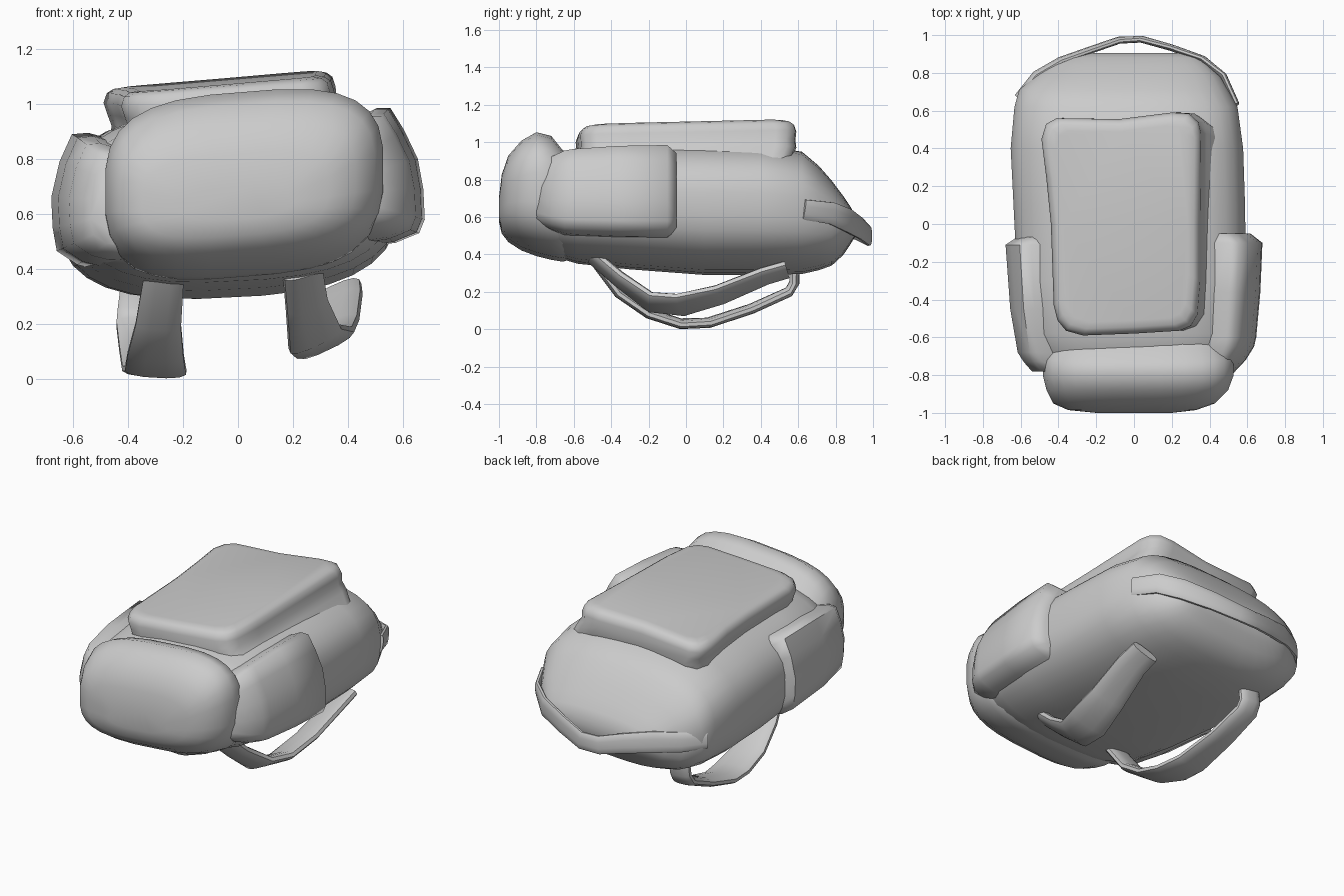
import bpy, bmesh, math
from mathutils import Vector

cube = bpy.data.objects.get("Cube")
if cube:
    bpy.data.objects.remove(cube, do_unlink=True)

# One grey cloth material
cloth = bpy.data.materials.new("grey_cloth")
cloth.use_nodes = True
GREY = (0.6, 0.6, 0.6, 1)
cloth.diffuse_color = GREY
cloth.node_tree.nodes["Principled BSDF"].inputs["Base Color"].default_value = GREY


def loft(name, rings, angle=50):
    """Skin closed rings of points and cap both ends."""
    bm = bmesh.new()
    loops = [[bm.verts.new(p) for p in ring] for ring in rings]
    n = len(loops[0])
    for a, b in zip(loops, loops[1:]):
        for i in range(n):
            j = (i + 1) % n
            bm.faces.new((a[i], a[j], b[j], b[i]))
    bm.faces.new(loops[0][::-1])
    bm.faces.new(loops[-1])
    bmesh.ops.recalc_face_normals(bm, faces=bm.faces)
    mesh = bpy.data.meshes.new(name)
    bm.to_mesh(mesh)
    bm.free()
    obj = bpy.data.objects.new(name, mesh)
    bpy.context.collection.objects.link(obj)
    mesh.materials.append(cloth)
    bpy.ops.object.select_all(action='DESELECT')
    obj.select_set(True)
    bpy.context.view_layer.objects.active = obj
    bpy.ops.object.shade_smooth_by_angle(angle=math.radians(angle))
    return obj


def unit_ring(n, power):
    """Rounded square outline inside -1..1."""
    pts = []
    for i in range(n):
        a = math.tau * (i + 0.5) / n
        c, s = math.cos(a), math.sin(a)
        pts.append((math.copysign(abs(c) ** (2 / power), c),
                    math.copysign(abs(s) ** (2 / power), s)))
    return pts


def pouch(name, sections, power, tilt, n=28):
    """Loft rounded sections (y, x0, x1, z0, z1) along y, leaning by tilt."""
    rings = []
    for y, x0, x1, z0, z1 in sections:
        xc, hx, zc, hz = (x0 + x1) / 2, (x1 - x0) / 2, (z0 + z1) / 2, (z1 - z0) / 2
        rings.append([(xc + hx * u, y, zc + hz * v + tilt * hx * u)
                      for u, v in unit_ring(n, power)])
    return loft(name, rings)


def side_pocket(name, profile, centre, sections):
    """Loft a front profile along y; sections are (y, scale, x shift)."""
    cx, cz = centre
    rings = [[(cx + (x - cx) * s + dx, y, cz + (z - cz) * s) for x, z in profile]
             for y, s, dx in sections]
    return loft(name, rings, 60)


def band(name, path, across, thick):
    """Flat padded strip along (x, y, z, width) points."""
    pts = [Vector(p[:3]) for p in path]
    rings = []
    for i, p in enumerate(pts):
        t = (pts[min(i + 1, len(pts) - 1)] - pts[max(i - 1, 0)]).normalized()
        w = Vector(across)
        w = (w - t * w.dot(t)).normalized()
        nrm = t.cross(w)
        rings.append([p + w * (u * path[i][3] / 2) + nrm * (v * thick / 2)
                      for u, v in unit_ring(12, 2.6)])
    return loft(name, rings)


# Main bag
pouch("bag_body", [
    (-0.80, -0.42, 0.44, 0.45, 0.86), (-0.70, -0.51, 0.52, 0.39, 0.93),
    (-0.58, -0.58, 0.57, 0.355, 0.965), (-0.30, -0.62, 0.595, 0.325, 0.985),
    (0.10, -0.64, 0.59, 0.295, 0.985), (0.40, -0.655, 0.58, 0.295, 0.98),
    (0.62, -0.635, 0.55, 0.30, 0.945), (0.71, -0.61, 0.50, 0.32, 0.87),
    (0.78, -0.53, 0.46, 0.345, 0.79), (0.84, -0.45, 0.40, 0.40, 0.71),
    (0.88, -0.38, 0.35, 0.46, 0.65), (0.905, -0.28, 0.27, 0.50, 0.60)], 2.75, 0.05, 32)

# Bulging end pocket
pouch("end_pocket", [
    (-1.0, -0.20, 0.20, 0.58, 0.70), (-0.985, -0.35, 0.33, 0.52, 0.82),
    (-0.95, -0.43, 0.43, 0.475, 0.92), (-0.88, -0.465, 0.50, 0.43, 1.0),
    (-0.80, -0.485, 0.53, 0.40, 1.045), (-0.72, -0.485, 0.53, 0.38, 1.025),
    (-0.66, -0.47, 0.51, 0.37, 0.95), (-0.58, -0.42, 0.47, 0.39, 0.91)], 3.1, 0.08)

# Side pockets with an abrupt rim, sinking into the bag above and below
side_pocket("left_side_pocket", [
    (0.28, 0.88), (0.42, 0.945), (0.50, 0.985), (0.55, 0.985), (0.60, 0.905), (0.65, 0.80),
    (0.67, 0.69), (0.675, 0.58), (0.655, 0.53), (0.57, 0.495), (0.47, 0.48), (0.28, 0.48)],
    (0.28, 0.69), [(-0.80, 0.60, 0), (-0.72, 0.79, 0), (-0.65, 0.90, 0), (-0.60, 0.93, 0),
                   (-0.36, 0.985, 0), (-0.10, 1.0, 0.005), (-0.05, 0.85, 0)])
side_pocket("right_side_pocket", [
    (-0.28, 0.82), (-0.45, 0.87), (-0.54, 0.895), (-0.60, 0.89), (-0.645, 0.79),
    (-0.675, 0.66), (-0.67, 0.55), (-0.655, 0.465), (-0.58, 0.415), (-0.50, 0.395),
    (-0.40, 0.40), (-0.28, 0.42)],
    (-0.28, 0.64), [(-0.78, 0.66, 0), (-0.73, 0.77, 0), (-0.68, 0.85, 0), (-0.45, 0.95, 0),
                    (-0.11, 1.0, -0.005), (-0.07, 0.86, 0)])

# Raised panel pocket on top, flaring into the bag below
outline = [(-0.49, 0.45), (-0.465, 0.25), (-0.44, 0), (-0.425, -0.43), (-0.405, -0.51),
           (-0.36, -0.565), (-0.27, -0.59), (0, -0.58), (0.24, -0.565), (0.30, -0.54),
           (0.335, -0.48), (0.35, -0.3), (0.35, 0), (0.355, 0.48), (0.34, 0.54),
           (0.29, 0.585), (0.2, 0.59), (-0.08, 0.555), (-0.41, 0.56), (-0.465, 0.53)]
cx = -0.05
rings = []
for inset, shift, z in ((-0.03, 0.05, 0.88), (0.0, 0.03, 0.945), (0.005, 0.01, 0.985),
                        (0.0, 0.0, 1.03), (0.012, 0, 1.065), (0.035, 0, 1.08),
                        (0.07, 0, 1.086)):
    sx, sy = 1 - inset / 0.42, 1 - abs(inset) / 0.59
    rings.append([(cx + (x - cx) * sx + shift, y * sy, z + 0.07 * x + 0.02 * y)
                  for x, y in outline])
loft("top_panel_pocket", rings, 60)

# Shoulder straps
band("left_shoulder_strap", [
    (0.235, -0.50, 0.39, 0.15), (0.25, -0.36, 0.27, 0.16), (0.28, -0.19, 0.145, 0.21),
    (0.315, -0.03, 0.13, 0.24), (0.345, 0.18, 0.185, 0.21), (0.37, 0.42, 0.285, 0.18),
    (0.37, 0.54, 0.32, 0.17)], (1, 0, 0.48), 0.06)
band("right_shoulder_strap", [
    (-0.27, -0.49, 0.37, 0.15), (-0.29, -0.36, 0.195, 0.17), (-0.30, -0.20, 0.085, 0.21),
    (-0.30, -0.03, 0.03, 0.23), (-0.32, 0.12, 0.035, 0.21), (-0.35, 0.35, 0.11, 0.17),
    (-0.37, 0.55, 0.20, 0.15), (-0.37, 0.58, 0.25, 0.14), (-0.36, 0.58, 0.33, 0.14)],
    (1, 0, -0.05), 0.055)

# Carry handle around the far end
band("carry_handle", [
    (-0.615, 0.67, 0.56, 0.10), (-0.52, 0.79, 0.565, 0.12), (-0.39, 0.865, 0.56, 0.13),
    (-0.22, 0.925, 0.53, 0.12), (-0.08, 0.973, 0.50, 0.11), (0.04, 0.978, 0.50, 0.11),
    (0.20, 0.933, 0.54, 0.12), (0.37, 0.87, 0.58, 0.13), (0.475, 0.78, 0.62, 0.12),
    (0.54, 0.63, 0.64, 0.11)], (0.15, -0.05, 1), 0.036)
